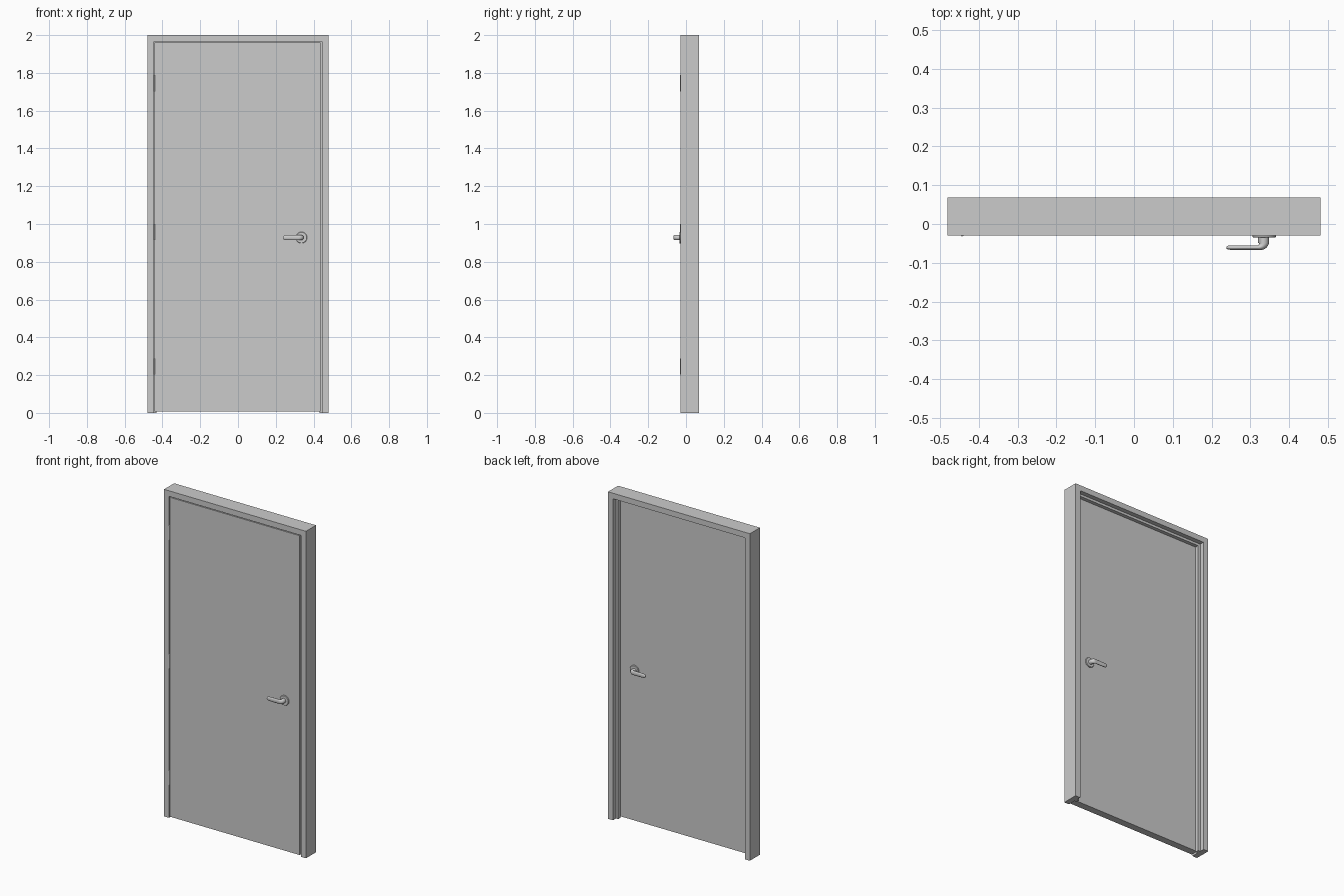
import bpy, bmesh, math
from mathutils import Vector

if "Cube" in bpy.data.objects:
    bpy.data.objects.remove(bpy.data.objects["Cube"])


def material(name, value):
    m = bpy.data.materials.new(name)
    m.diffuse_color = (value, value, value, 1)
    m.use_nodes = True
    m.node_tree.nodes["Principled BSDF"].inputs["Base Color"].default_value = m.diffuse_color
    return m


PAINT = material("light grey paint", 0.6)
METAL = material("satin metal", 0.62)


def finish(name, bm, mat, smooth=False):
    bmesh.ops.recalc_face_normals(bm, faces=bm.faces)
    me = bpy.data.meshes.new(name)
    bm.to_mesh(me)
    bm.free()
    me.materials.append(mat)
    ob = bpy.data.objects.new(name, me)
    bpy.context.collection.objects.link(ob)
    if smooth:
        bpy.ops.object.select_all(action='DESELECT')
        ob.select_set(True)
        bpy.context.view_layer.objects.active = ob
        bpy.ops.object.shade_smooth_by_angle(angle=math.radians(40))
    return ob


def loft(bm, rings):
    """Join equal-sized closed rings of points and cap both ends."""
    rows = [[bm.verts.new(p) for p in r] for r in rings]
    n = len(rows[0])
    for a, b in zip(rows, rows[1:]):
        for i in range(n):
            j = (i + 1) % n
            bm.faces.new((a[i], a[j], b[j], b[i]))
    bm.faces.new(rows[0])
    bm.faces.new(rows[-1])


def box(name, x0, x1, y0, y1, z0, z1, mat):
    bm = bmesh.new()
    loft(bm, [[(x0, y0, z), (x1, y0, z), (x1, y1, z), (x0, y1, z)] for z in (z0, z1)])
    return finish(name, bm, mat)


# Frame: double-rabbet profile (inset from outer edge, depth) mitred round the opening
W, H = 0.48, 2.0
FRONT, BACK = -0.029, 0.068
profile = [(0, FRONT), (0.034, FRONT), (0.034, 0.018), (0.049, 0.018),
           (0.049, 0.040), (0.034, 0.040), (0.034, BACK), (0, BACK)]
bm = bmesh.new()
loft(bm, [[(s * (W - d), y, H - d if top else 0) for d, y in profile]
          for s, top in ((-1, 0), (-1, 1), (1, 1), (1, 0))])
finish("door_frame", bm, PAINT)

# Door leaf
LEAF_FRONT, LEAF_BACK = -0.028, 0.016
box("door_leaf", -0.442, 0.437, LEAF_FRONT, LEAF_BACK, 0.008, 1.961, PAINT)

# Hinges: knuckle plus leaf plate filling the gap
for i, z in enumerate((0.245, 0.958, 1.745)):
    bm = bmesh.new()
    loft(bm, [[(-0.443 + 0.004 * math.cos(a * math.tau / 12),
                -0.028 + 0.004 * math.sin(a * math.tau / 12), z + dz)
               for a in range(12)] for dz in (-0.043, 0.043)])
    finish(f"hinge_knuckle_{i + 1}", bm, METAL, True)
    box(f"hinge_plate_{i + 1}", -0.4455, -0.4425, -0.027, 0.014, z - 0.043, z + 0.043, METAL)


# Lever handles: round rose, neck, rounded elbow and flattened lever
HX, HZ = 0.334, 0.928


def ellipse_ring(centre, across, ry, rz, count=20):
    return [centre + across * (ry * math.cos(t)) + Vector((0, 0, rz * math.sin(t)))
            for t in (k * math.tau / count for k in range(count))]


def handle(side, face, d):
    def at(x, out, z=HZ):
        return Vector((x, face + d * out, z))

    bm = bmesh.new()
    ex = Vector((1, 0, 0))
    loft(bm, [ellipse_ring(at(HX + 0.002, o), ex, r, r, 32)
              for o, r in ((-0.001, 0.030), (0.005, 0.030), (0.007, 0.028))])
    finish(f"{side}_rose", bm, METAL, True)

    bm = bmesh.new()
    rings = [ellipse_ring(at(HX, o), ex, 0.014, 0.014) for o in (0, 0.021)]
    # Elbow turns from outward to sideways while the section flattens
    for k in range(1, 7):
        t = k / 6 * math.pi / 2
        mid = at(HX - 0.015 + 0.015 * math.cos(t), 0.021 + 0.0118 * math.sin(t))
        across = Vector((math.cos(t), d * math.sin(t), 0))
        rings.append(ellipse_ring(mid, across, 0.014 - 0.008 * k / 6, 0.014))
    for x, ry, rz in ((0.28, 0.006, 0.0135), (0.25, 0.006, 0.013),
                      (0.243, 0.005, 0.010), (0.239, 0.003, 0.005)):
        rings.append(ellipse_ring(at(x, 0.0328), Vector((0, d, 0)), ry, rz))
    loft(bm, rings)
    finish(f"{side}_lever", bm, METAL, True)


handle("front", LEAF_FRONT, -1)
handle("back", LEAF_BACK, 1)
